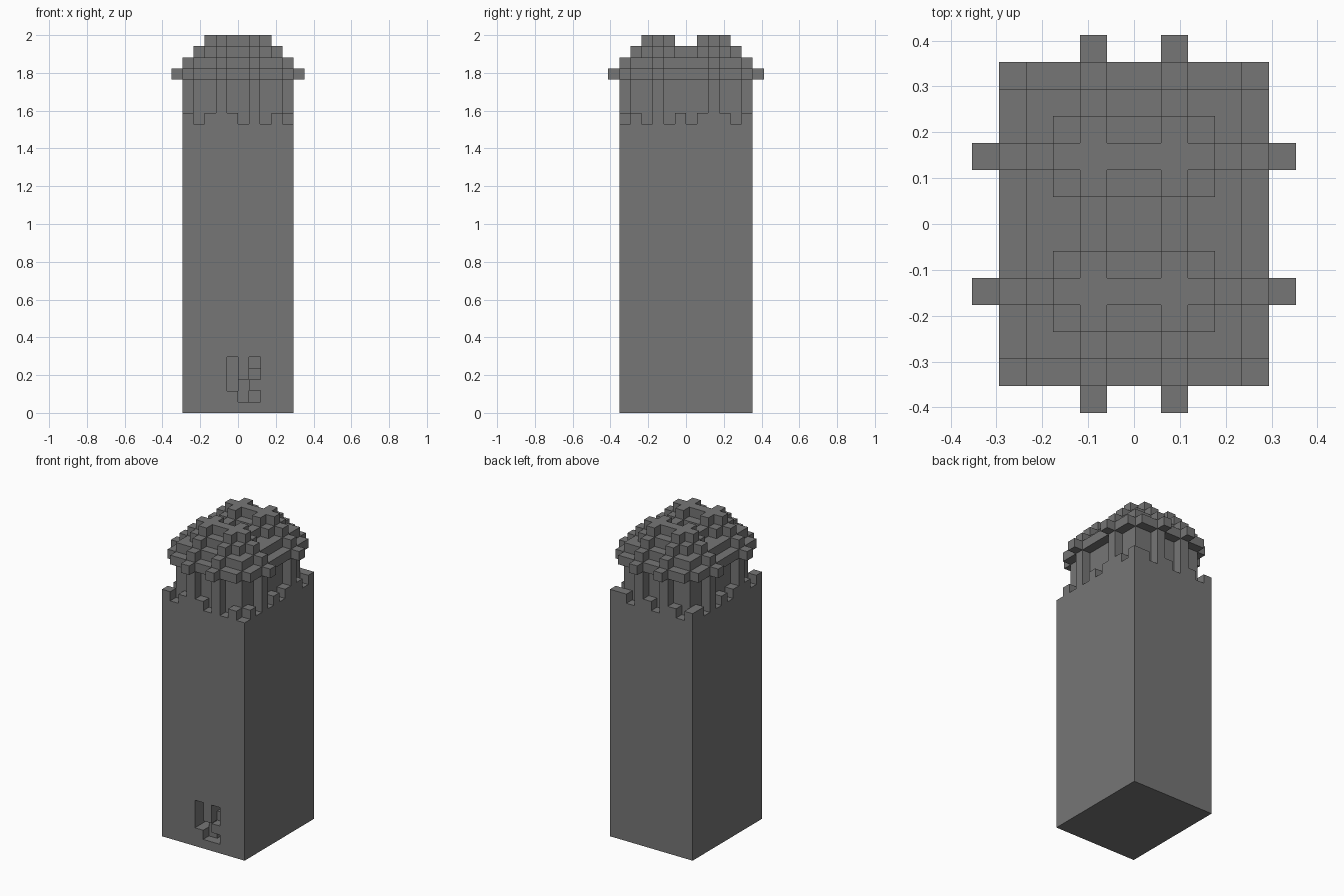
import bpy
import bmesh

if "Cube" in bpy.data.objects:
    bpy.data.objects.remove(bpy.data.objects["Cube"], do_unlink=True)

U = 2 / 34  # one block

stone = bpy.data.materials.new("grey_stone")
stone.use_nodes = True
COLOUR = (0.18, 0.18, 0.18, 1)
stone.diffuse_color = COLOUR
stone.node_tree.nodes["Principled BSDF"].inputs["Base Color"].default_value = COLOUR


def blocks(name, boxes):
    """One object made of axis-aligned boxes (x0, x1, y0, y1, z0, z1) in blocks."""
    bm = bmesh.new()
    for x0, x1, y0, y1, z0, z1 in boxes:
        for v in bmesh.ops.create_cube(bm, size=1)["verts"]:
            v.co.x = (x1 if v.co.x > 0 else x0) * U
            v.co.y = (y1 if v.co.y > 0 else y0) * U
            v.co.z = (z1 if v.co.z > 0 else z0) * U
    mesh = bpy.data.meshes.new(name)
    bm.to_mesh(mesh)
    bm.free()
    mesh.materials.append(stone)
    obj = bpy.data.objects.new(name, mesh)
    bpy.context.collection.objects.link(obj)
    return obj


# Shaft with a small recessed relief low on the front
shaft = blocks("shaft", [(-5, 5, -6, 6, 0, 26)])
recesses = [(-1, 0, 2, 5, 2), (0, 1, 1, 3, 1), (1, 2, 1, 2, 2),
            (1, 2, 3, 4, 1), (1, 2, 4, 5, 2)]
E = 0.01
for i, (x0, x1, z0, z1, depth) in enumerate(recesses):
    cutter = blocks("relief_cutter", [(x0 - E, x1 + E, -7, -6 + depth, z0 - E, z1 + E)])
    cutter.hide_render = True
    mod = shaft.modifiers.new("relief", "BOOLEAN")
    mod.operation = "DIFFERENCE"
    mod.solver = "EXACT"
    mod.object = cutter
    bpy.context.view_layer.objects.active = shaft
    bpy.ops.object.modifier_apply(modifier=mod.name)
    bpy.data.objects.remove(cutter, do_unlink=True)

# Ragged rim: "#" is a raised block, "P" a pillar up to the cap, "." a gap
HEIGHT = {"#": 27, "P": 30}
rim = []
for pattern, side in (("#.#P#.P.#.", -1), ("#.#P.#P.##", 1)):
    y = -6 if side < 0 else 5
    rim += [(i - 5, i - 4, y, y + 1, 26, HEIGHT[c])
            for i, c in enumerate(pattern) if c != "."]
for pattern, side in (("#.#P#.#.P.##", -1), (".#.P.#.#P#.#", 1)):
    x = -5 if side < 0 else 4
    rim += [(x, x + 1, i - 6, i - 5, 26, HEIGHT[c])
            for i, c in list(enumerate(pattern))[1:-1] if c != "."]
blocks("ragged_rim_and_pillars", rim)

# Recessed neck behind the pillars
blocks("neck", [(-4, 4, -5, 5, 26, 30)])

# Stepped cap
blocks("cap", [(-5, 5, -5, 5, 30, 31), (-4, 4, -6, 6, 30, 31),
               (-4, 4, -5, 5, 31, 32),
               (-3, 3, 1, 4, 32, 33), (-3, 3, -4, -1, 32, 33)])

# Crossing ribs, one block proud of the cap at every step
ribs = []
for s in (-2, 1):
    for level, reach in ((30, 6), (31, 5), (32, 4)):
        ribs.append((s, s + 1, -reach - 1, reach + 1, level, level + 1))
    for y in (-4, 1):
        ribs.append((s, s + 1, y, y + 3, 33, 34))
for s in (-3, 2):
    for level, reach in ((30, 6), (31, 5), (32, 4), (33, 3)):
        ribs.append((-reach, reach, s, s + 1, level, level + 1))
blocks("cap_ribs", ribs)
